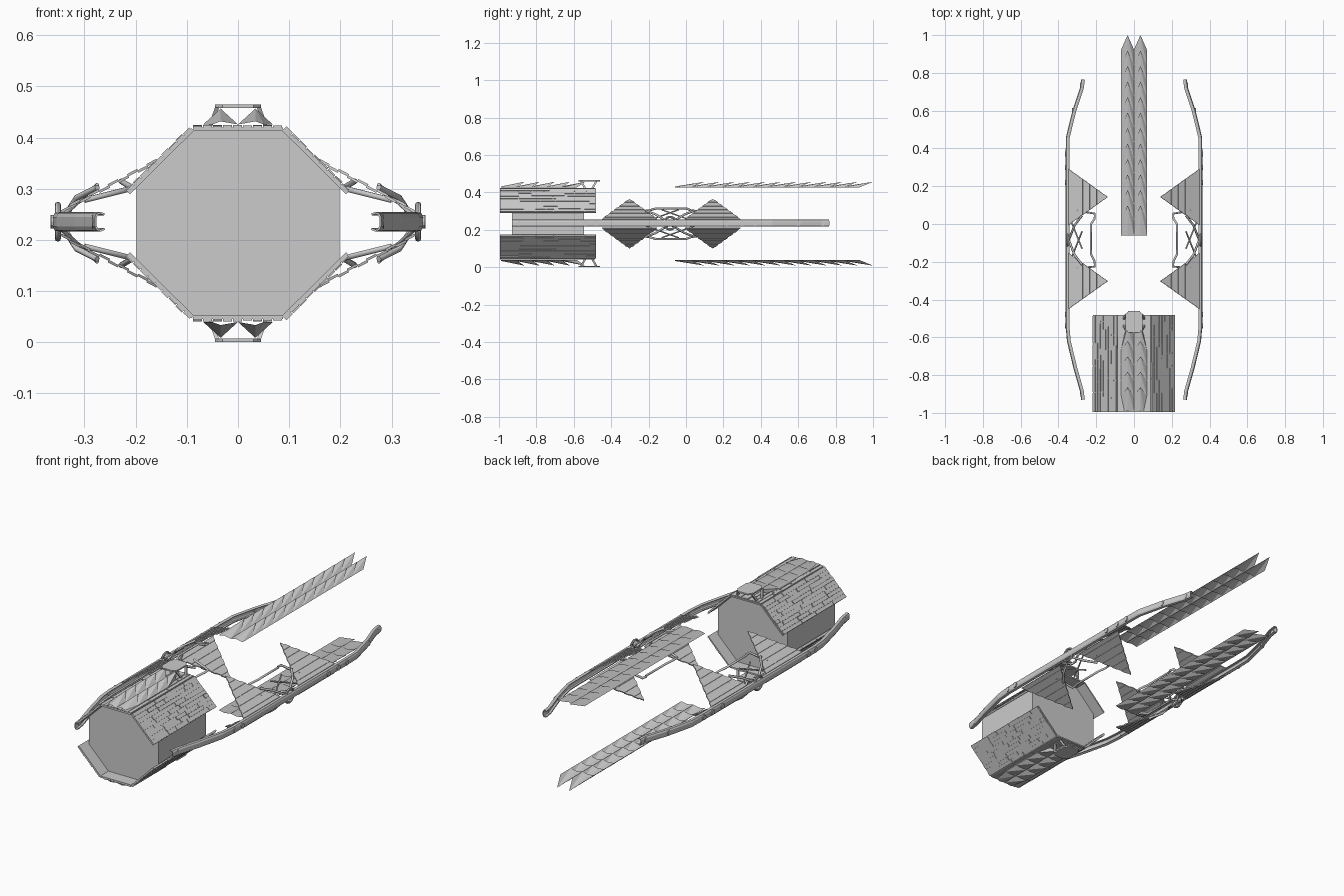
import bpy, bmesh, math, random
from mathutils import Vector

if "Cube" in bpy.data.objects:
    bpy.data.objects.remove(bpy.data.objects["Cube"])

random.seed(4)
C = 0.2325  # height of the horizontal mirror plane; all parts are relative to it


def finish(name, bm, axes, recalc=True):
    """Turn a bmesh into an object mirrored about the ship axis."""
    if recalc:
        bmesh.ops.recalc_face_normals(bm, faces=bm.faces)
    me = bpy.data.meshes.new(name)
    bm.to_mesh(me)
    bm.free()
    ob = bpy.data.objects.new(name, me)
    ob.location.z = C
    bpy.context.collection.objects.link(ob)
    if axes:
        m = ob.modifiers.new("mirror", 'MIRROR')
        m.use_axis = ['x' in axes, False, 'z' in axes]
        m.use_mirror_merge = False
    return ob


def slab(bm, corners, t):
    """Prism from a flat outline, thickened by vector t."""
    t = Vector(t)
    a = [bm.verts.new(Vector(c)) for c in corners]
    b = [bm.verts.new(Vector(c) + t) for c in corners]
    bm.faces.new(a[::-1])
    bm.faces.new(b)
    n = len(a)
    for i in range(n):
        bm.faces.new((a[i], a[(i + 1) % n], b[(i + 1) % n], b[i]))


def tube(name, points, r, axes):
    """Round bar along a polyline, mirrored."""
    cu = bpy.data.curves.new(name, 'CURVE')
    cu.dimensions = '3D'
    cu.bevel_depth = r
    cu.bevel_resolution = 1
    cu.use_fill_caps = True
    s = cu.splines.new('POLY')
    s.points.add(len(points) - 1)
    for p, co in zip(s.points, points):
        p.co = (*co, 1)
    ob = bpy.data.objects.new(name, cu)
    ob.location.z = C
    bpy.context.collection.objects.link(ob)
    m = ob.modifiers.new("mirror", 'MIRROR')
    m.use_axis = ['x' in axes, False, 'z' in axes]
    m.use_mirror_merge = False
    return ob


# Octagonal drum core
bm = bmesh.new()
octagon = [(.198, -.08), (.198, .08), (.088, .184), (-.088, .184),
           (-.198, .08), (-.198, -.08), (-.088, -.184), (.088, -.184)]
slab(bm, [(x, -.93, z) for x, z in octagon], (0, .385, 0))
finish("drum_core", bm, "")

# Planked armour shells above and below the drum
bm = bmesh.new()
Y0, Y1 = -.995, -.482
for a, b in (((-.088, .180), (.088, .180)), ((.086, .181), (.211, .057)), ((-.211, .057), (-.086, .181))):
    a, b = Vector((a[0], 0, a[1])), Vector((b[0], 0, b[1]))
    u = b - a
    n = Vector((-u.z, 0, u.x)).normalized()
    p = lambda f, y: a + u * f + Vector((0, y, 0))
    slab(bm, [p(0, Y0), p(1, Y0), p(1, Y1), p(0, Y1)], n * .007)
    rows = 9
    for i in range(rows):
        f0, f1 = i / rows, (i + .9) / rows
        y = Y0
        while y < Y1 - .01:
            e = min(Y1, y + random.uniform(.06, .2))
            if Y1 - e < .03:
                e = Y1
            o = n * .007
            slab(bm, [p(f0, y) + o, p(f1, y) + o, p(f1, e - .004) + o, p(f0, e - .004) + o],
                 n * random.choice((.002, .0035, .005)))
            y = e
finish("drum_armour", bm, "z")


# Spines: two columns of overlapping ridged scales
def spine(name, y0, count, pitch, tip, w=.068, zb=.193, zt=.224):
    bm = bmesh.new()
    for i in range(count):
        y = y0 + i * pitch
        k = w * (.75 if name == "drum_spine" and i in (0, count - 1) else 1)
        ws = k if i == 0 else w
        a, m, b, c, d, t = [bm.verts.new(v) for v in (
            (ws, y, zb), (w / 2, y, zb + .006), (0, y, zb),
            (k if i else w, y + pitch, zb), (0, y + pitch, zb), (w / 2, y + pitch + tip, zt))]
        for f in ((a, m, t), (a, t, c), (m, b, t), (b, d, t)):
            bm.faces.new(f)
    finish(name, bm, "xz", False)


spine("long_spine", -.06, 12, .082, .076)
spine("drum_spine", -.99, 5, .081, .045)

# Bracket at the rear end of each drum spine
bm = bmesh.new()
slab(bm, [(-.03, -.575, .2255), (.03, -.575, .2255), (.045, -.555, .2255), (.045, -.485, .2255),
          (.03, -.46, .2255), (-.03, -.46, .2255), (-.045, -.485, .2255), (-.045, -.555, .2255)],
     (0, 0, .007))
for s in (-1, 1):
    for yt, yb in ((-.48, -.5), (-.56, -.54)):
        slab(bm, [(s * .037, yt - .006, .226), (s * .045, yt - .006, .226),
                  (s * .058, yb - .006, .19), (s * .05, yb - .006, .19)], (0, .012, 0))
finish("spine_bracket", bm, "z")

# Side rails: open channel swept along a bowed path
path = [(.272, -.93), (.278, -.885), (.312, -.765), (.347, -.62), (.354, -.54),
        (.354, .37), (.352, .46), (.318, .60), (.278, .72), (.272, .765)]
section = [(-.012, .016), (-.004, .019), (.004, .017), (.008, .009),
           (.008, -.009), (.004, -.017), (-.004, -.019), (-.012, -.016)]
bm = bmesh.new()
prev = None
for i, (x, y) in enumerate(path):
    q, r = path[max(i - 1, 0)], path[min(i + 1, len(path) - 1)]
    d = Vector((r[0] - q[0], r[1] - q[1])).normalized()
    ring = [bm.verts.new((x + d.y * o, y - d.x * o, z + .003)) for o, z in section]
    if prev:
        for j in range(len(ring) - 1):
            bm.faces.new((prev[j], ring[j], ring[j + 1], prev[j + 1]))
    prev = ring
rail = finish("side_rail", bm, "x")
sol = rail.modifiers.new("wall", 'SOLIDIFY')
sol.thickness = .004

# Round bosses along the rails
bm = bmesh.new()
for x, y in ((.28, -.89), (.359, -.54), (.361, -.48), (.361, .22), (.361, .3), (.361, .37), (.322, .6), (.28, .73)):
    pts = [(x - .003, y + .013 * math.cos(k * math.pi / 6), .003 + .013 * math.sin(k * math.pi / 6)) for k in range(12)]
    slab(bm, pts, (.008, 0, 0))
finish("rail_boss", bm, "x")

# Triangular fins of overlapping planks
bm = bmesh.new()
for yc in (.143, -.302):
    base, apex = Vector((.345, yc, .02)), Vector((.138, yc, .128))
    u = apex - base
    n = Vector((-u.z, 0, u.x)).normalized() * -1
    half, rows = .148, 11
    for i in range(rows):
        f0, f1 = i / rows, min(1, (i + 1.05) / rows)
        h0, h1 = half * (1 - f0), half * (1 - f1)
        lift = n * (.003 * (i % 2))
        c0, c1 = base + u * f0 + lift, base + u * f1 + lift
        e0, e1 = Vector((0, h0, 0)), Vector((0, h1 + .0005, 0))
        slab(bm, [c0 - e0, c0 + e0, c1 + e1, c1 - e1], n * .005)
finish("side_fin", bm, "xz")

# Tubular cage between the fins
tube("cage_bar", [(.30, .07, .045), (.208, .055, .068), (.208, .03, .07), (.228, .0, .082), (.228, -.16, .082),
                  (.208, -.2, .07), (.208, -.225, .068), (.30, -.235, .045)], .006, "xz")
for y in (.045, -.215):
    tube("cage_strut", [(.275, y, .07), (.315, -.085 + (y + .085) * .6, .05), (.345, -.085, .003)], .006, "xz")
    tube("cage_brace", [(.345, y, .012), (.275, -.085 - (y + .085) * .35, .075)], .004, "xz")

# Hub ring at the crossing of the struts
bpy.ops.mesh.primitive_torus_add(major_radius=.033, minor_radius=.006, major_segments=24, minor_segments=8,
                                 location=(0, 0, C), rotation=(0, 0, 0))
hub = bpy.context.object
hub.name = "cage_hub"
for v in hub.data.vertices:
    x, y, z = v.co
    v.co = (.352 + z, y - .085, x + .003)
m = hub.modifiers.new("mirror", 'MIRROR')
m.use_mirror_merge = False
bpy.ops.object.shade_smooth_by_angle()
